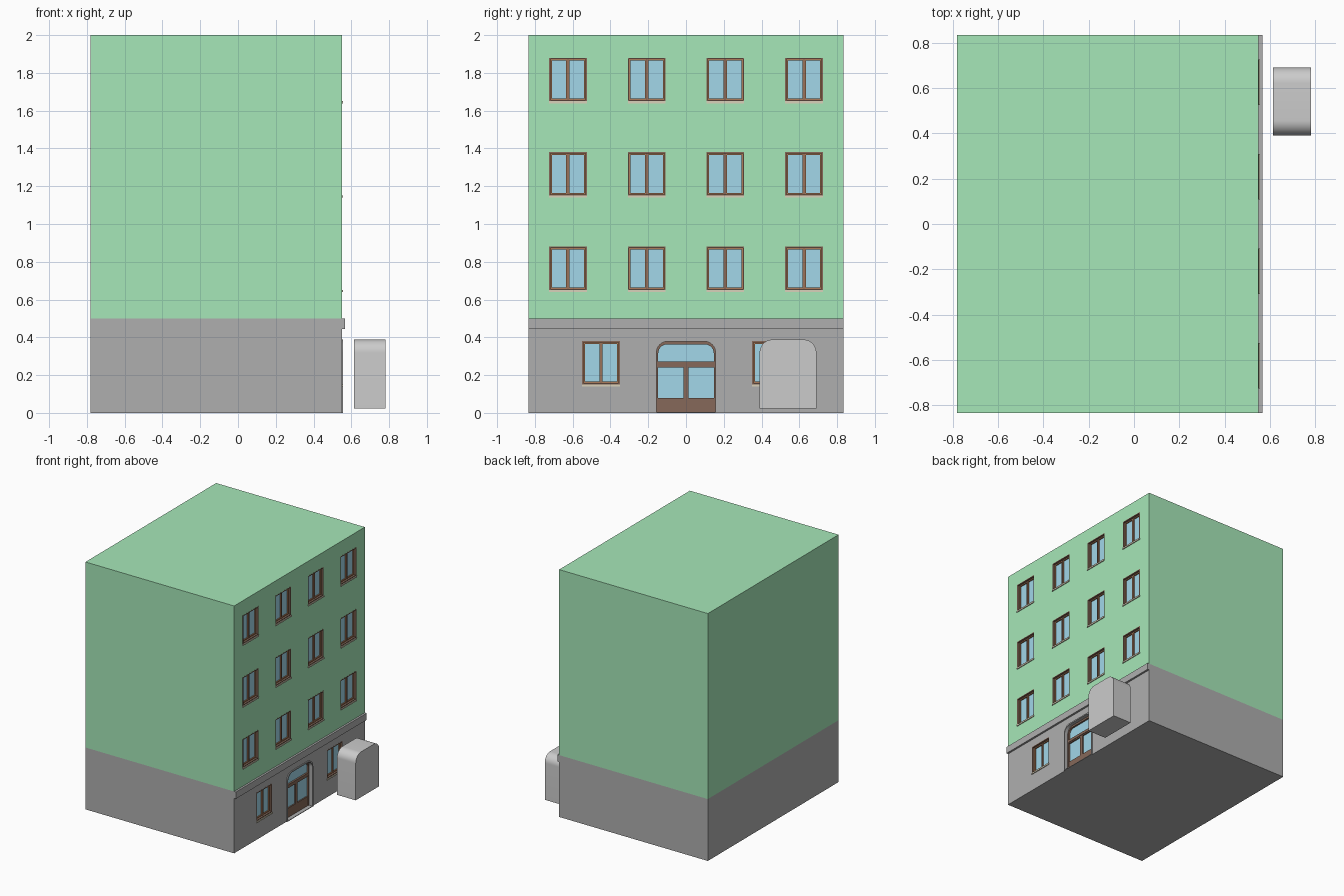
import bpy, bmesh, math
from mathutils import Matrix

if "Cube" in bpy.data.objects:
    bpy.data.objects.remove(bpy.data.objects["Cube"])

FRONT = 0.55  # x of the street wall
COL = {
    "green": (0.38, 0.80, 0.48), "stone": (0.43, 0.43, 0.43), "trim": (0.43, 0.43, 0.43),
    "brown": (0.24, 0.14, 0.10), "red_brown": (0.42, 0.20, 0.10),
    "glass": (0.36, 0.68, 0.82), "sill": (0.70, 0.65, 0.50),
}
MATS = {}
for n, c in COL.items():
    MATS[n] = bpy.data.materials.new(n)
    MATS[n].diffuse_color = (*c, 1)


def finish(name, bm, mat=None):
    bmesh.ops.recalc_face_normals(bm, faces=bm.faces)
    me = bpy.data.meshes.new(name)
    bm.to_mesh(me)
    bm.free()
    if mat:
        me.materials.append(MATS[mat])
    return place(name, me)


def place(name, me, loc=(0, 0, 0)):
    ob = bpy.data.objects.new(name, me)
    ob.location = loc
    bpy.context.collection.objects.link(ob)
    return ob


def boxes(name, mat, *bounds):
    bm = bmesh.new()
    for x0, x1, y0, y1, z0, z1 in bounds:
        m = Matrix.Translation(((x0 + x1) / 2, (y0 + y1) / 2, (z0 + z1) / 2)) @ \
            Matrix.Diagonal((x1 - x0, y1 - y0, z1 - z0, 1))
        bmesh.ops.create_cube(bm, size=1, matrix=m)
    return finish(name, bm, mat)


def arch(y0, y1, z0, z1, r, n=10):
    # open outline: up one side, round both top corners, down the other
    pts = [(y0, z0)]
    for cy, a0 in ((y0 + r, math.pi), (y1 - r, math.pi / 2)):
        for i in range(n + 1):
            a = a0 - math.pi / 2 * i / n
            pts.append((cy + r * math.cos(a), z1 - r + r * math.sin(a)))
    return pts + [(y1, z0)]


def extrude(name, mat, pts, x0, x1):
    bm = bmesh.new()
    f = bm.faces.new([bm.verts.new((x0, y, z)) for y, z in pts])
    r = bmesh.ops.extrude_face_region(bm, geom=[f])
    vs = [g for g in r["geom"] if isinstance(g, bmesh.types.BMVert)]
    bmesh.ops.translate(bm, vec=(x1 - x0, 0, 0), verts=vs)
    return finish(name, bm, mat)


def cut(target, cutter):
    m = target.modifiers.new("openings", "BOOLEAN")
    m.operation, m.solver, m.object = "DIFFERENCE", "EXACT", cutter
    cutter.hide_render = True
    cutter.hide_set(True)


# walls
upper = boxes("upper_walls", "green", (-0.78, FRONT, -0.835, 0.835, 0.5, 2.0))
lower = boxes("ground_floor_walls", "stone", (-0.78, FRONT, -0.835, 0.835, 0, 0.5))
boxes("cornice", "trim", (FRONT - 0.005, 0.566, -0.835, 0.835, 0.445, 0.5))

# window positions (centre y, bottom z)
W, H = 0.1, 0.23
high = [(y, z) for z in (0.65, 1.15, 1.65) for y in (-0.625, -0.208, 0.208, 0.625)]
low = [(-0.45, 0.15), (0.45, 0.15)]


def opening(y, z):
    return (0.505, 0.60, y - W, y + W, z, z + H)


cut(upper, boxes("upper_cutter", None, *[opening(*p) for p in high]))
cut(lower, boxes("lower_cutter", None, *[opening(*p) for p in low]))


# window parts, modelled once and reused
def ring(x0, x1, y0, y1, z0, z1, t):
    return [(x0, x1, y0, y0 + t, z0, z1), (x0, x1, y1 - t, y1, z0, z1),
            (x0, x1, y0 + t, y1 - t, z0, z0 + t), (x0, x1, y0 + t, y1 - t, z1 - t, z1)]


parts = [
    boxes("window_frame", "brown", *ring(0.505, 0.551, -W, W, 0, H, 0.007)),
    boxes("window_sashes", "red_brown",
          *ring(0.515, 0.535, -W + 0.007, -0.001, 0.007, H - 0.007, 0.008),
          *ring(0.515, 0.535, 0.001, W - 0.007, 0.007, H - 0.007, 0.008)),
    boxes("window_mullion", "brown", (0.515, 0.538, -0.003, 0.003, 0.007, H - 0.007)),
    boxes("window_glass", "glass", (0.518, 0.526, -W + 0.01, W - 0.01, 0.01, H - 0.01)),
    boxes("window_sill", "sill", (0.53, 0.557, -W, W, -0.011, 0)),
]
for i, (y, z) in enumerate(high + low):
    for p in parts:
        if i == 0:
            p.location = (0, y, z)
        else:
            place(p.name, p.data, (0, y, z))

# door recess and surround
cut(lower, extrude("door_cutter", None, arch(-0.158, 0.158, -0.05, 0.38, 0.06), 0.505, 0.60))
surround = extrude("door_surround", "trim",
                   arch(-0.166, 0.166, 0, 0.388, 0.066) + arch(-0.156, 0.156, 0, 0.378, 0.058)[::-1],
                   0.51, 0.557)
boxes("door_step", "trim", (0.505, 0.557, -0.157, 0.157, 0, 0.005))

# door: glass behind a timber frame with two leaves and a fanlight
extrude("door_glass", "glass", arch(-0.15, 0.15, 0.02, 0.37, 0.052), 0.507, 0.514)
extrude("door_frame", "brown",
        arch(-0.157, 0.157, 0.004, 0.379, 0.059) + arch(-0.147, 0.147, 0.004, 0.363, 0.048)[::-1],
        0.506, 0.528)
boxes("door_leaves", "brown",
      (0.506, 0.524, -0.148, 0.148, 0.004, 0.08),
      (0.506, 0.528, -0.148, 0.148, 0.25, 0.272),
      (0.506, 0.524, -0.148, 0.148, 0.241, 0.25),
      (0.506, 0.524, -0.014, 0.014, 0.08, 0.241))

# free-standing round-topped block in front of the wall
block = extrude("arched_block", None, arch(0.39, 0.69, 0.022, 0.388, 0.068, 12), 0.613, 0.78)

# smooth the rounded corners
for ob in (block, surround):
    bpy.ops.object.select_all(action="DESELECT")
    ob.select_set(True)
    bpy.context.view_layer.objects.active = ob
    bpy.ops.object.shade_smooth_by_angle(angle=math.radians(30))

for m in bpy.data.materials:
    if m.users and not m.is_grease_pencil:
        m.use_nodes = True
        m.node_tree.nodes["Principled BSDF"].inputs["Base Color"].default_value = m.diffuse_color
